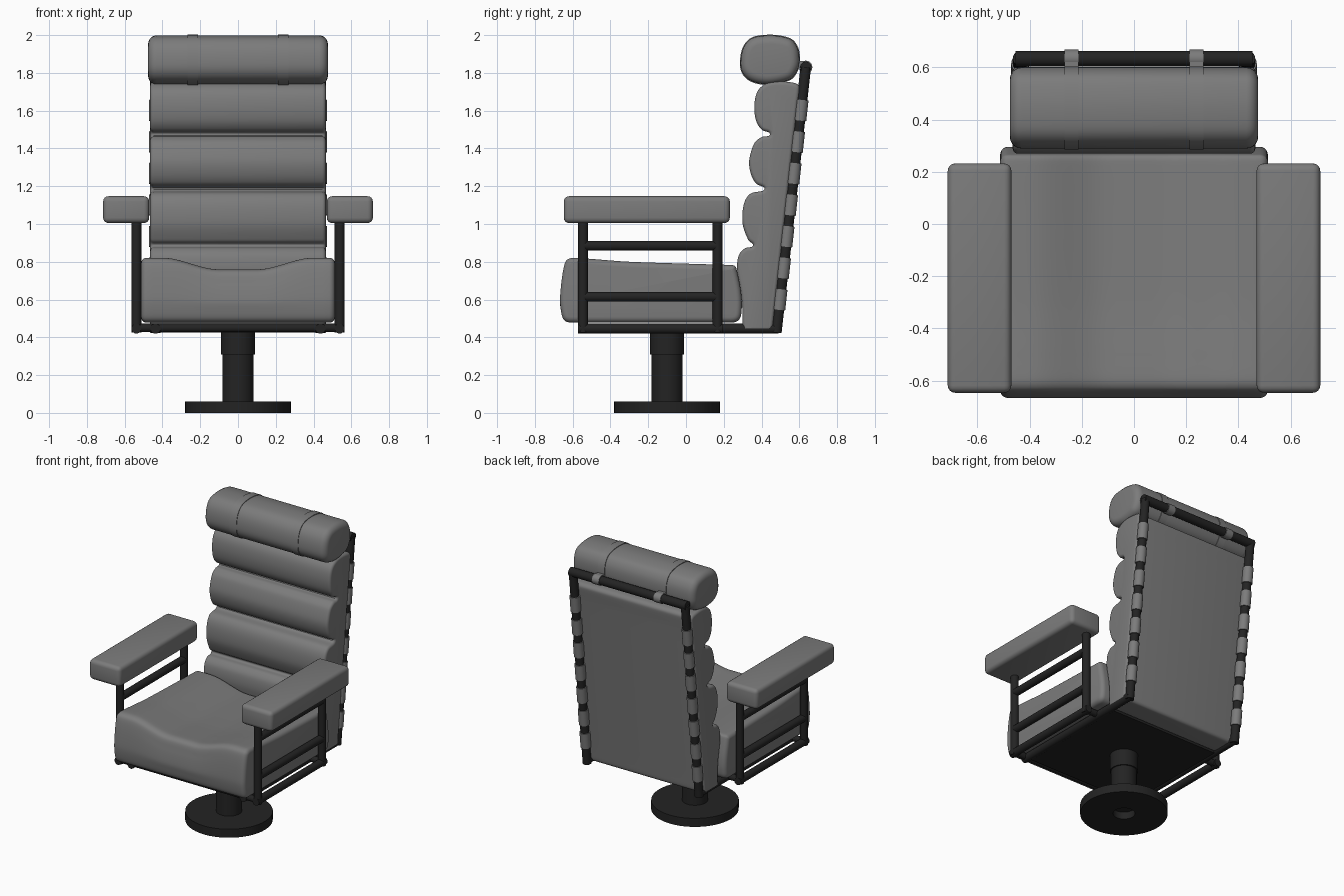
import bpy, bmesh, math
from mathutils import Vector
from mathutils.geometry import interpolate_bezier

if "Cube" in bpy.data.objects:
    bpy.data.objects.remove(bpy.data.objects["Cube"])


def material(name, v):
    m = bpy.data.materials.new(name)
    m.diffuse_color = (v, v, v, 1)
    m.use_nodes = True
    m.node_tree.nodes["Principled BSDF"].inputs["Base Color"].default_value = m.diffuse_color
    return m


GREY = material("grey upholstery", 0.2)
BLACK = material("black metal", 0.017)


def finish(bm, name, mat, angle=40):
    bmesh.ops.recalc_face_normals(bm, faces=bm.faces)
    me = bpy.data.meshes.new(name)
    bm.to_mesh(me)
    bm.free()
    me.materials.append(mat)
    ob = bpy.data.objects.new(name, me)
    bpy.context.collection.objects.link(ob)
    bpy.ops.object.select_all(action='DESELECT')
    ob.select_set(True)
    bpy.context.view_layer.objects.active = ob
    bpy.ops.object.shade_smooth_by_angle(angle=math.radians(angle))
    return ob


def tube(name, a, b, r, mat=BLACK, sides=20):
    a, b = Vector(a), Vector(b)
    bm = bmesh.new()
    bmesh.ops.create_cone(bm, cap_ends=True, segments=sides, radius1=r, radius2=r, depth=(b - a).length)
    rot = (b - a).to_track_quat('Z', 'Y').to_matrix()
    for v in bm.verts:
        v.co = rot @ v.co + (a + b) / 2
    return finish(bm, name, mat)


def box(name, lo, hi, mat, bevel=0):
    bm = bmesh.new()
    bmesh.ops.create_cube(bm, size=1)
    for v in bm.verts:
        v.co = [(l + h) / 2 + c * (h - l) for l, h, c in zip(lo, hi, v.co)]
    if bevel:
        bmesh.ops.bevel(bm, geom=bm.edges[:], offset=bevel, segments=4, profile=0.5, affect='EDGES')
    return finish(bm, name, mat)


def smooth_loop(pts, res=6):
    """Closed smooth (y, z) outline through the given points."""
    p = [Vector((y, z)) for y, z in pts]
    n, out = len(p), []
    tan = [(p[(i + 1) % n] - p[i - 1]).normalized() for i in range(n)]
    reach = [0.36 * min((p[(i + 1) % n] - p[i]).length, (p[i] - p[i - 1]).length) for i in range(n)]
    for i in range(n):
        j = (i + 1) % n
        seg = interpolate_bezier(p[i], p[i] + tan[i] * reach[i], p[j] - tan[j] * reach[j], p[j], res + 1)
        out += [Vector(s[:2]) for s in seg[:-1]]
    return out


def offset(loop, d):
    """Move an outline inwards by d."""
    area = sum(loop[i - 1].cross(loop[i]) for i in range(len(loop)))
    s = d if area > 0 else -d
    out = []
    for i, q in enumerate(loop):
        t = (loop[(i + 1) % len(loop)] - loop[i - 1]).normalized()
        out.append(q + Vector((-t.y, t.x)) * s)
    return out


def cushion(name, pts, x0, x1, edge, mat=GREY, grow=0, spans=1, deform=None):
    """Side outline stretched from x0 to x1 with rounded ends."""
    loop = offset(smooth_loop(pts), -grow)
    ends = [(edge * (1 - math.sin(a)), edge * (1 - math.cos(a)))
            for a in (math.pi / 2 * k / 5 for k in range(6))]
    left = [(x0 + dx, din) for din, dx in ends]
    right = [(x1 - dx, din) for din, dx in reversed(ends)]
    xa, xb = left[-1][0], right[0][0]
    mid = [(xa + (xb - xa) * k / spans, 0) for k in range(1, spans)]
    if not edge:
        left, right = [(x0, 0)], [(x1, 0)]
    bm = bmesh.new()
    rings = [[bm.verts.new((x, *q)) for q in offset(loop, d)] for x, d in left + mid + right]
    n = len(loop)
    for r0, r1 in zip(rings, rings[1:]):
        for i in range(n):
            bm.faces.new((r0[i - 1], r0[i], r1[i], r1[i - 1]))
    bm.faces.new(rings[0])
    bm.faces.new(rings[-1])
    if deform:
        for v in bm.verts:
            deform(v.co)
    return finish(bm, name, mat)


# pedestal: disc with a socket below, column and collar
bm = bmesh.new()
outline = [(0, .05), (.07, .05), (.07, 0), (.28, 0), (.28, .06), (.082, .06),
           (.082, .31), (.09, .31), (.09, .43), (0, .43)]
vs = [bm.verts.new((r, -0.1, z)) for r, z in outline]
es = [bm.edges.new(e) for e in zip(vs, vs[1:])]
bmesh.ops.spin(bm, geom=vs + es, cent=(0, -0.1, 0), axis=(0, 0, 1), angle=math.tau, steps=48)
bmesh.ops.remove_doubles(bm, verts=bm.verts[:], dist=1e-5)
finish(bm, "pedestal", BLACK)

# frame under the seat
box("seat_plate", (-.42, -.52, .425), (.42, .30, .47), BLACK)
for y in (-.545, .165):
    tube("cross_bar", (-.54, y, .45), (.54, y, .45), .022)


# seat cushion, dished along the middle
def dish(co):
    t = min(max((abs(co.x) - .1) / .3, 0), 1)
    h = min(max((co.z - .55) / .2, 0), 1)
    co.z -= .062 * (1 - t * t * (3 - 2 * t)) * h


cushion("seat_cushion",
        [(-.658, .52), (-.64, .487), (-.6, .478), (.2, .478), (.275, .488), (.295, .55), (.29, .65),
         (.265, .77), (.24, .783), (0, .79), (-.3, .80), (-.5, .815), (-.6, .821), (-.638, .80),
         (-.656, .72), (-.667, .6)], -.513, .513, .03, spans=28, deform=dish)

# back cushion with four rolls
cushion("back_cushion",
        [(.31, .435), (.30, .46), (.295, .6), (.27, .75), (.278, .83), (.31, .87), (.355, .885), (.33, .915),
         (.30, 1.0), (.305, 1.1), (.34, 1.16), (.415, 1.183), (.37, 1.215), (.342, 1.27), (.335, 1.34),
         (.36, 1.425), (.40, 1.46), (.445, 1.475), (.40, 1.50), (.37, 1.55), (.362, 1.63), (.38, 1.705),
         (.43, 1.745), (.5, 1.755), (.58, 1.745), (.602, 1.72), (.59, 1.62), (.465, .5), (.458, .45),
         (.44, .435)], -.465, .465, .02)

# head pillow
PILLOW = [(.29, 1.87), (.30, 1.80), (.35, 1.755), (.44, 1.74), (.55, 1.765), (.592, 1.82), (.60, 1.88),
          (.587, 1.94), (.55, 1.98), (.46, 1.998), (.36, 1.988), (.31, 1.945)]
cushion("head_pillow", PILLOW, -.476, .476, .045)

# back frame
LOW, HIGH = Vector((0, .478, .425)), Vector((0, .634, 1.83))
tube("back_top_bar", (-.455, *HIGH.yz), (.455, *HIGH.yz), .03)

for s in (-1, 1):
    # back upright with fabric sleeves, and its floor rail
    side = Vector((s * .437, 0, 0))
    tube("back_upright", LOW + side, HIGH + side, .028)
    tube("seat_rail", (s * .437, -.57, .446), (s * .437, .49, .446), .027)
    for i in range(7):
        mid = (.60 + .167 * i - LOW.z) / (HIGH.z - LOW.z)
        a, b = (LOW.lerp(HIGH, mid + k * .039) + side for k in (-1, 1))
        tube("back_sleeve", a, b, .034, GREY)

    # armrest and its frame
    xs = sorted((s * .47, s * .714))
    box("armrest", (xs[0], -.647, 1.005), (xs[1], .232, 1.147), GREY, .028)
    for y in (-.545, .167):
        tube("arm_post", (s * .538, y, .425), (s * .538, y, 1.02), .026)
    for z in (.446, .615, .885):
        e = .026 if z < .5 else 0
        tube("arm_rail", (s * .538, -.545 - e, z), (s * .538, .167 + e, z), .026)

    # pillow strap with its loop on the top bar
    x0, x1 = sorted((s * .213, s * .267))
    cushion("pillow_strap", PILLOW, x0, x1, 0, grow=.004)
    tube("strap_loop", (x0, *HIGH.yz), (x1, *HIGH.yz), .035, GREY)
    box("strap_link", (x0, .585, 1.85), (x1, .635, 1.862), GREY)
